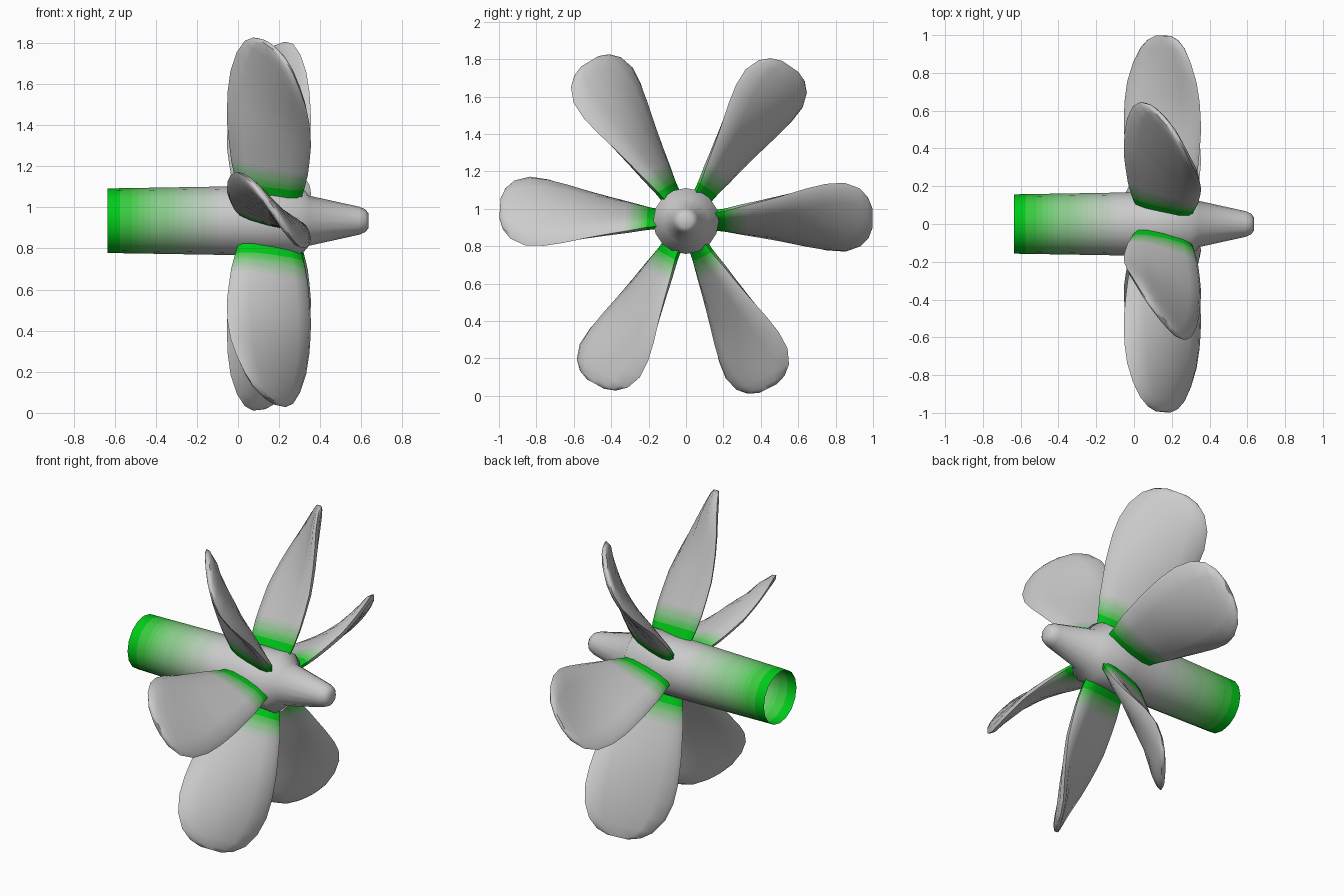
import bpy, bmesh, math
from mathutils import Vector

if "Cube" in bpy.data.objects:
    bpy.data.objects.remove(bpy.data.objects["Cube"])

CENTRE_Z = 0.935
STEPS = 14

# Green paint fading into bare grey (slot 0 stays unpainted)
paints = [None]
for i in range(1, STEPS + 1):
    f = i / STEPS
    m = bpy.data.materials.new("green_fade_%d" % i)
    m.diffuse_color = (0.6 * (1 - f), 0.6, 0.6 * (1 - f) + 0.01 * f, 1)
    m.use_nodes = True
    m.node_tree.nodes["Principled BSDF"].inputs["Base Color"].default_value = m.diffuse_color
    paints.append(m)


def fade(v, full, none):
    """Paint slot: full green at 'full', grey at 'none'."""
    f = (none - v) / (none - full)
    return round(max(0, min(1, f)) * STEPS)


def loft(name, rings, slots, angle, open_start=False):
    """Skin a list of point rings, cap the ends, shade smooth."""
    bm = bmesh.new()
    loops = [[bm.verts.new(p) for p in ring] for ring in rings]
    n = len(loops[0])
    for a, b, slot in zip(loops, loops[1:], slots):
        for k in range(n):
            j = (k + 1) % n
            bm.faces.new((a[k], a[j], b[j], b[k])).material_index = slot
    if not open_start:
        bm.faces.new(loops[0][::-1]).material_index = slots[0]
    bm.faces.new(loops[-1]).material_index = slots[-1]
    bmesh.ops.recalc_face_normals(bm, faces=bm.faces)
    me = bpy.data.meshes.new(name)
    for p in paints:
        me.materials.append(p)
    bm.to_mesh(me)
    bm.free()
    ob = bpy.data.objects.new(name, me)
    bpy.context.collection.objects.link(ob)
    bpy.ops.object.select_all(action='DESELECT')
    ob.select_set(True)
    bpy.context.view_layer.objects.active = ob
    bpy.ops.object.shade_smooth_by_angle(angle=math.radians(angle))


def interp(table, v):
    """Linear lookup of every column in a table keyed by its first column."""
    for a, b in zip(table, table[1:]):
        if v <= b[0]:
            t = (v - a[0]) / (b[0] - a[0])
            return [p + (q - p) * t for p, q in zip(a, b)]
    return list(table[-1])


# Shaft with hub and nose cone, turned around the x axis, open at the back
profile = [(-0.635 + 0.03 * i, 0.157 + 0.0005 * i) for i in range(20)]
profile += [(0.1, 0.168), (0.30, 0.176), (0.345, 0.122), (0.59, 0.068),
            (0.62, 0.055), (0.635, 0.035)]
SIDES = 16
rings = [[(x, r * math.cos(2 * math.pi * k / SIDES),
           CENTRE_Z + r * math.sin(2 * math.pi * k / SIDES)) for k in range(SIDES)]
         for x, r in profile]
slots = [fade((a[0] + b[0]) / 2, -0.58, -0.08) for a, b in zip(profile, profile[1:])]
loft("shaft_and_nose", rings, slots, 60, open_start=True)

# Blade sections: radius, half chord, twist in degrees, half thickness, camber
sections = [
    (0.11, 0.148, 13, 0.036, 0.0), (0.20, 0.172, 15, 0.038, 0.005),
    (0.30, 0.198, 20, 0.040, 0.012), (0.50, 0.234, 29, 0.040, 0.022),
    (0.65, 0.252, 38, 0.036, 0.026), (0.75, 0.256, 44, 0.033, 0.026),
    (0.85, 0.240, 50, 0.030, 0.022), (0.93, 0.195, 53, 0.025, 0.014),
    (0.975, 0.135, 54, 0.020, 0.007), (0.997, 0.065, 54, 0.012, 0.0)]
radii = [0.11, 0.15, 0.18, 0.195, 0.21, 0.225, 0.24, 0.255, 0.27, 0.285, 0.30, 0.32,
         0.40, 0.50, 0.58, 0.65, 0.75, 0.85, 0.93, 0.975, 0.997]


def blunt(v):
    return math.copysign(abs(v) ** 0.8, v)


def blade(name, degrees):
    a = math.radians(degrees)
    out = Vector((0, math.cos(a), math.sin(a)))
    side = Vector((0, -math.sin(a), math.cos(a)))
    axis = Vector((1, 0, 0))
    rings = []
    for radius in radii:
        r, chord, twist, thick, camber = interp(sections, radius)
        t = math.radians(twist)
        along = axis * math.cos(t) + side * math.sin(t)
        across = side * math.cos(t) - axis * math.sin(t)
        mid = Vector((0.155, 0, CENTRE_Z)) + out * r
        ring = []
        for k in range(12):
            c = blunt(math.cos(k * math.pi / 6))
            s = blunt(math.sin(k * math.pi / 6))
            ring.append(mid + along * chord * c
                        + across * (thick * s - camber * (0.6 - c * c)))
        rings.append(ring)
    slots = [fade((p + q) / 2, 0.2, 0.33) for p, q in zip(radii, radii[1:])]
    loft(name, rings, slots, 60)


# Two sets of three blades, the second set slightly off the even spacing
for i in range(3):
    blade("blade_a_%d" % (i + 1), 1 + 120 * i)
    blade("blade_b_%d" % (i + 1), 56 + 120 * i)
